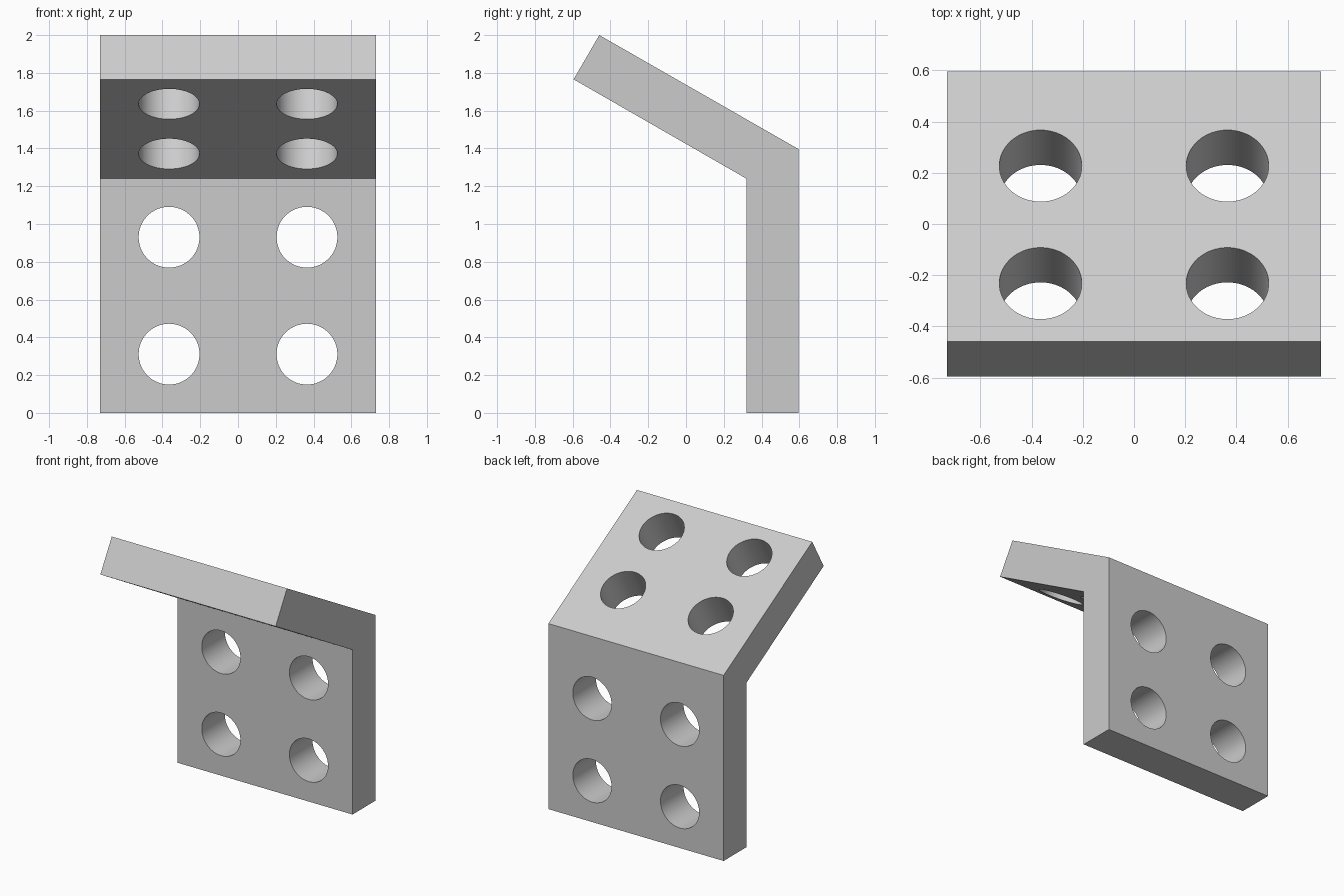
import bpy
import bmesh
from math import radians, sin, cos
from mathutils import Matrix, Vector

cube = bpy.data.objects.get("Cube")
if cube:
    bpy.data.objects.remove(cube, do_unlink=True)

HALF_WIDTH = 0.73
HOLE_X, HOLE_RADIUS = 0.365, 0.161
INNER_BEND = Vector((0, 0.32, 1.24))
THICKNESS = 0.274
TILT = radians(30)

grey = bpy.data.materials.new("plain grey")
grey.use_nodes = True
colour = (0.6, 0.6, 0.6, 1)
grey.diffuse_color = colour
grey.node_tree.nodes["Principled BSDF"].inputs["Base Color"].default_value = colour


def make_object(name, bm):
    bmesh.ops.recalc_face_normals(bm, faces=bm.faces)
    mesh = bpy.data.meshes.new(name)
    bm.to_mesh(mesh)
    bm.free()
    mesh.materials.append(grey)
    obj = bpy.data.objects.new(name, mesh)
    bpy.context.collection.objects.link(obj)
    return obj


# Bent plate: side profile extruded across the width
profile = [(0.595, 0), (0.595, 1.397), (-0.459, 2.0),
           (-0.595, 1.766), (0.32, 1.24), (0.32, 0)]
bm = bmesh.new()
side = bm.faces.new([bm.verts.new((-HALF_WIDTH, y, z)) for y, z in profile])
wall = bmesh.ops.extrude_face_region(bm, geom=[side])["geom"]
bmesh.ops.translate(bm, vec=(2 * HALF_WIDTH, 0, 0),
                    verts=[v for v in wall if isinstance(v, bmesh.types.BMVert)])
bracket = make_object("angled_bracket", bm)

# Hole cutters: two rows in the upright plate, two in the tilted plate
along = Vector((0, -cos(TILT), sin(TILT)))
through = Vector((0, sin(TILT), cos(TILT)))
rows = [(Vector((0, 0.457, z)), radians(90)) for z in (0.311, 0.93)]
rows += [(INNER_BEND + along * s + through * THICKNESS / 2, -TILT)
         for s in (0.264, 0.793)]
bm = bmesh.new()
for centre, angle in rows:
    for x in (-HOLE_X, HOLE_X):
        place = Matrix.Translation(centre + Vector((x, 0, 0))) @ Matrix.Rotation(angle, 4, "X")
        bmesh.ops.create_cone(bm, cap_ends=True, segments=64, radius1=HOLE_RADIUS,
                              radius2=HOLE_RADIUS, depth=0.4, matrix=place)
cutter = make_object("hole_cutters", bm)
cutter.hide_render = True

# Cut the holes, then drop the cutters
cut = bracket.modifiers.new("holes", "BOOLEAN")
cut.operation = "DIFFERENCE"
cut.solver = "EXACT"
cut.object = cutter
for obj in bpy.context.selected_objects:
    obj.select_set(False)
bpy.context.view_layer.objects.active = bracket
bracket.select_set(True)
bpy.ops.object.modifier_apply(modifier=cut.name)
bpy.data.objects.remove(cutter, do_unlink=True)

# Smooth hole walls, sharp plate edges
bpy.ops.object.shade_smooth_by_angle(angle=radians(30))
bracket.data.edges.foreach_get  # mesh stays flat on the plate faces
